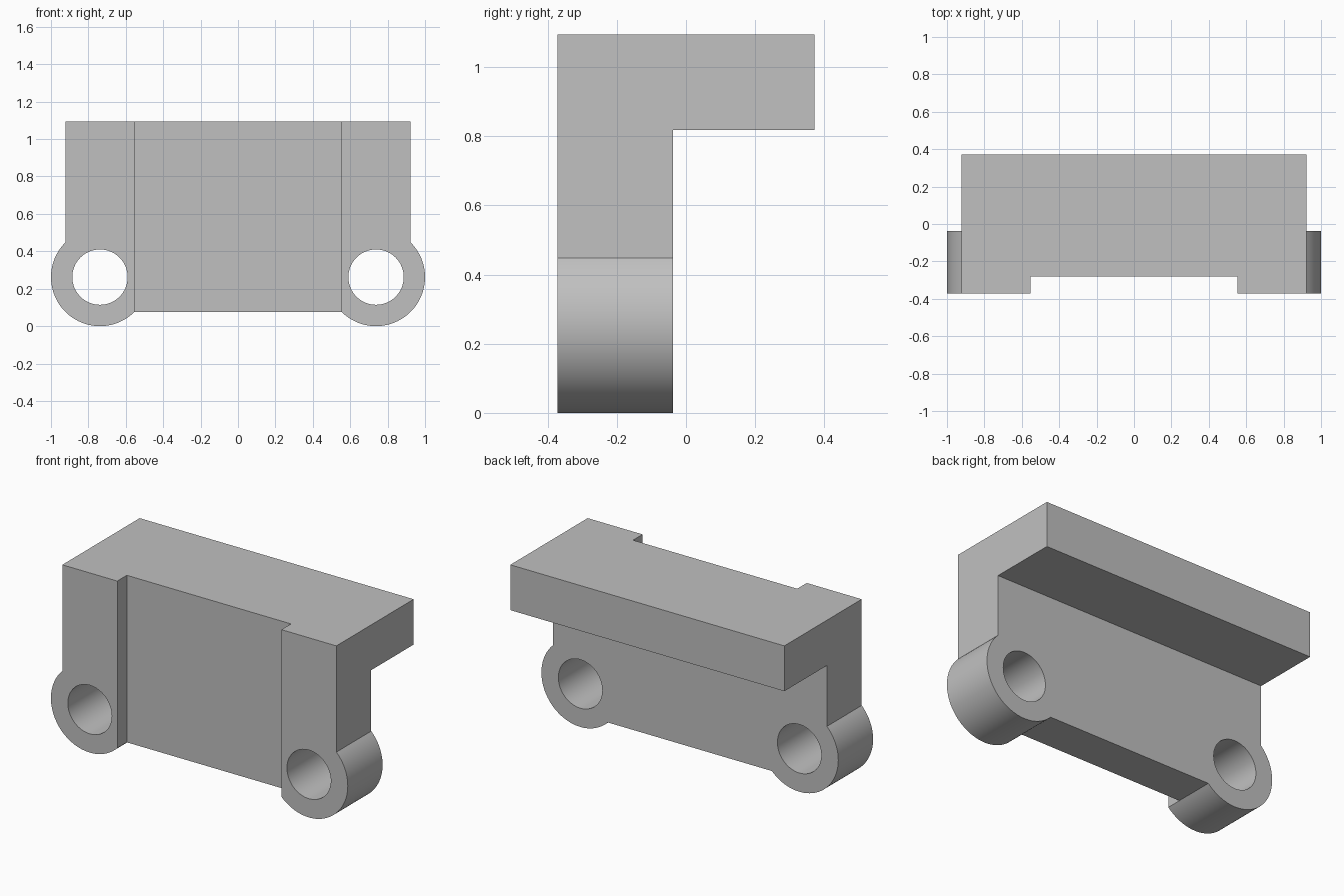
import bpy, bmesh
from math import cos, sin, radians
from mathutils import Vector

cube = bpy.data.objects.get("Cube")
if cube:
    bpy.data.objects.remove(cube, do_unlink=True)

TOP, HALF = 1.094, 0.923           # body height and half width
EYE_X, EYE_Z = 0.738, 0.262        # centre of the lugs
LUG_R, HOLE_R = 0.262, 0.148
FRONT, PLATE_BACK, BACK = -0.372, -0.037, 0.372
LEDGE_Z = 0.818
RECESS_HALF, RECESS_Y = 0.553, -0.28


def prism(name, points, depth):
    """Extrude a closed loop of 3D points along a vector."""
    bm = bmesh.new()
    face = bm.faces.new([bm.verts.new(p) for p in points])
    result = bmesh.ops.extrude_face_region(bm, geom=[face])
    moved = [g for g in result["geom"] if isinstance(g, bmesh.types.BMVert)]
    bmesh.ops.translate(bm, verts=moved, vec=Vector(depth))
    bmesh.ops.recalc_face_normals(bm, faces=bm.faces)
    mesh = bpy.data.meshes.new(name)
    bm.to_mesh(mesh)
    bm.free()
    obj = bpy.data.objects.new(name, mesh)
    bpy.context.collection.objects.link(obj)
    return obj


def arc(x, radius, start, end, steps):
    angles = [radians(start + (end - start) * i / steps) for i in range(steps + 1)]
    return [(x + radius * cos(a), -1, EYE_Z + radius * sin(a)) for a in angles]


def cut(obj, tool, operation):
    """Apply a boolean and discard its helper."""
    tool.hide_render = True
    mod = obj.modifiers.new(operation.title(), "BOOLEAN")
    mod.operation, mod.solver, mod.object = operation, "EXACT", tool
    bpy.context.view_layer.objects.active = obj
    bpy.ops.object.modifier_apply(modifier=mod.name)
    bpy.data.objects.remove(tool, do_unlink=True)


# Side profile: upright plate with a rear ledge
side = [(FRONT, -0.2), (PLATE_BACK, -0.2), (PLATE_BACK, LEDGE_Z),
        (BACK, LEDGE_Z), (BACK, 1.3), (FRONT, 1.3)]
bracket = prism("bracket_body", [(-1.2, y, z) for y, z in side], (2.4, 0, 0))

# Front outline: rectangle with a round lug at each lower corner
right_half = [(HALF, -1, TOP)] + arc(EYE_X, LUG_R, 45, -135, 48)
left_half = [(-x, y, z) for x, y, z in reversed(right_half)]
cut(bracket, prism("outline", right_half + left_half, (0, 2, 0)), "INTERSECT")

# Shallow full-height recess in the front
recess = [(-RECESS_HALF, -1, -0.3), (RECESS_HALF, -1, -0.3),
          (RECESS_HALF, RECESS_Y, -0.3), (-RECESS_HALF, RECESS_Y, -0.3)]
cut(bracket, prism("recess_cutter", recess, (0, 0, 2)), "DIFFERENCE")

# Lug holes
for side_x in (-EYE_X, EYE_X):
    circle = arc(side_x, HOLE_R, 0, 360, 64)[:-1]
    cut(bracket, prism("hole_cutter", circle, (0, 2, 0)), "DIFFERENCE")

# Plain grey finish
grey = bpy.data.materials.new("plain_grey")
grey.use_nodes = True
colour = (0.53, 0.53, 0.53, 1)
grey.diffuse_color = colour
grey.node_tree.nodes["Principled BSDF"].inputs["Base Color"].default_value = colour
bracket.data.materials.clear()
bracket.data.materials.append(grey)

bpy.ops.object.select_all(action="DESELECT")
bracket.select_set(True)
bpy.context.view_layer.objects.active = bracket
bpy.ops.object.shade_smooth_by_angle(angle=radians(30))
